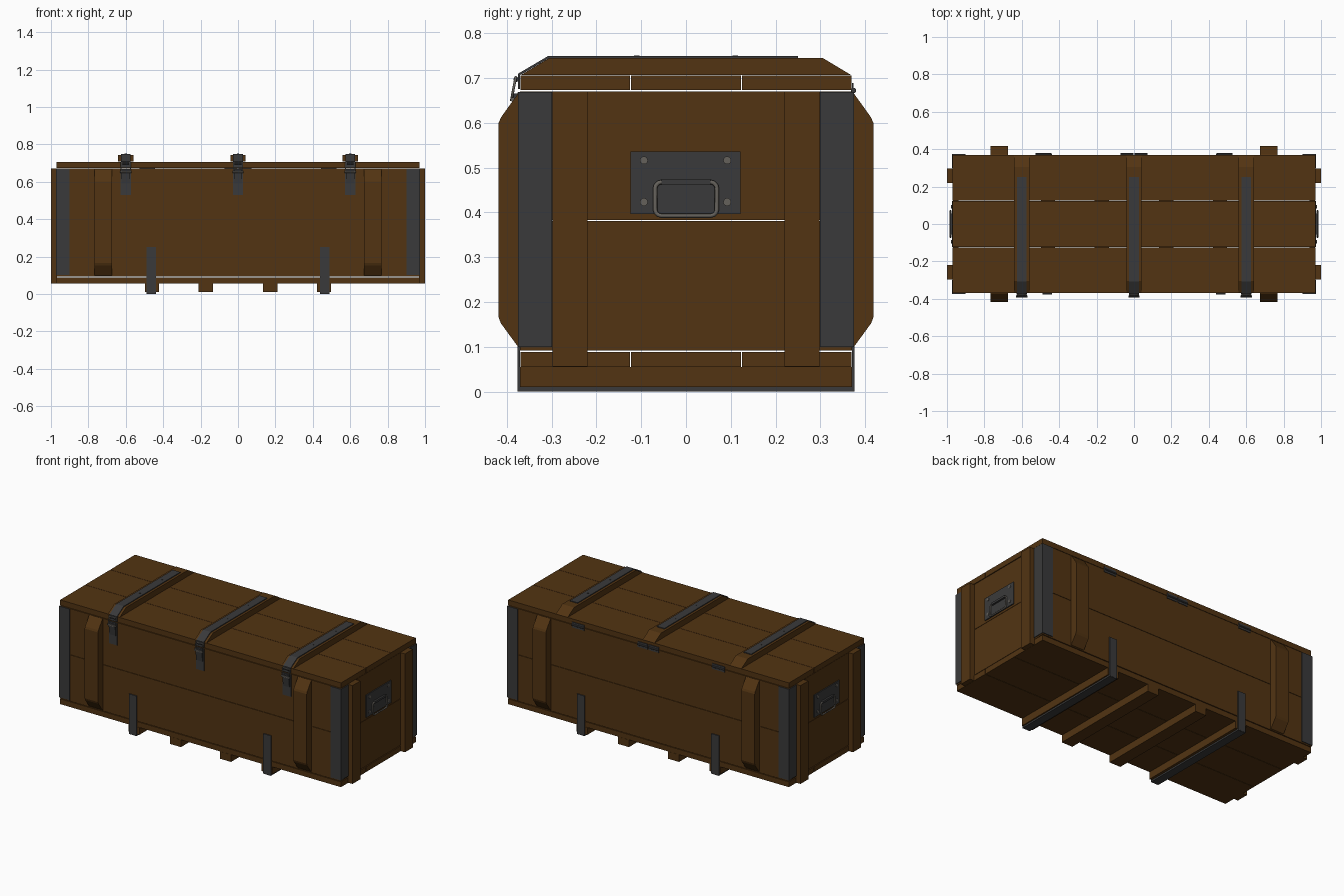
import bpy, bmesh, math
from mathutils import Vector

if "Cube" in bpy.data.objects:
    bpy.data.objects.remove(bpy.data.objects["Cube"])


def material(name, rgb):
    m = bpy.data.materials.new(name)
    m.diffuse_color = (*rgb, 1)
    m.use_nodes = True
    m.node_tree.nodes["Principled BSDF"].inputs["Base Color"].default_value = m.diffuse_color
    return m


WOOD = material("brown wood", (0.085, 0.034, 0.006))
IRON = material("dark iron", (0.042, 0.042, 0.043))
STEEL = material("worn steel", (0.13, 0.12, 0.105))


def finish(bm, name, mat):
    bmesh.ops.recalc_face_normals(bm, faces=bm.faces)
    me = bpy.data.meshes.new(name)
    bm.to_mesh(me)
    bm.free()
    me.materials.append(mat)
    ob = bpy.data.objects.new(name, me)
    bpy.context.collection.objects.link(ob)
    return ob


def box(name, x, y, z, mat=WOOD):
    bm = bmesh.new()
    bmesh.ops.create_cube(bm, size=1)
    for v in bm.verts:
        v.co = [(a[0] + a[1]) / 2 + c * abs(a[1] - a[0]) for a, c in zip((x, y, z), v.co)]
    return finish(bm, name, mat)


def prism(name, yz, x0, x1, mat=WOOD):
    """Profile in the yz plane, pulled along x."""
    bm = bmesh.new()
    f = bm.faces.new([bm.verts.new((x0, y, z)) for y, z in yz])
    r = bmesh.ops.extrude_face_region(bm, geom=[f])
    for v in r["geom"]:
        if isinstance(v, bmesh.types.BMVert):
            v.co.x = x1
    return finish(bm, name, mat)


def strap(name, yz, x, width, thick=0.005):
    """Flat metal band following a yz path."""
    bm = bmesh.new()
    rows = [[bm.verts.new((x + s * width / 2, y, z)) for s in (-1, 1)] for y, z in yz]
    for a, b in zip(rows, rows[1:]):
        bm.faces.new((a[0], a[1], b[1], b[0]))
    ob = finish(bm, name, IRON)
    mod = ob.modifiers.new("thickness", "SOLIDIFY")
    mod.thickness = thick
    mod.offset = 0
    mod.use_even_offset = True
    return ob


def rod(name, p, axis, r, length, mat=STEEL, sides=10):
    bm = bmesh.new()
    rot = Vector((0, 0, 1)).rotation_difference(Vector(axis)).to_matrix().to_4x4()
    rot.translation = Vector(p)
    bmesh.ops.create_cone(bm, cap_ends=True, segments=sides, radius1=r, radius2=r,
                          depth=length, matrix=rot)
    return finish(bm, name, mat)


def wire(name, pts, r, mat=STEEL):
    cu = bpy.data.curves.new(name, "CURVE")
    cu.dimensions = "3D"
    cu.bevel_depth = r
    cu.bevel_resolution = 1
    sp = cu.splines.new("POLY")
    sp.points.add(len(pts) - 1)
    for q, p in zip(sp.points, pts):
        q.co = (*p, 1)
    sp.use_cyclic_u = True
    cu.materials.append(mat)
    ob = bpy.data.objects.new(name, cu)
    bpy.context.collection.objects.link(ob)


def rounded(cx, cy, w, h, r):
    out = []
    for i, (sx, sy) in enumerate(((1, 1), (-1, 1), (-1, -1), (1, -1))):
        for k in range(4):
            a = math.radians(90 * i + 30 * k)
            out.append((cx + sx * (w / 2 - r) + r * math.cos(a),
                        cy + sy * (h / 2 - r) + r * math.sin(a)))
    return out


# floor and lid boards
G = 0.001
for y0, y1 in ((-0.37, -0.124), (-0.124, 0.124), (0.124, 0.37)):
    box("floor_board", (-0.97, 0.97), (y0 + G, y1 - G), (0.055, 0.088))
    box("lid_board", (-0.97, 0.97), (y0 + G, y1 - G), (0.673, 0.706))

# wall boards
for z0, z1 in ((0.092, 0.381), (0.383, 0.67)):
    for s in (-1, 1):
        box("side_board", (-0.97, 0.97), (s * 0.34, s * 0.37), (z0, z1))
        box("end_board", (s * 0.938, s * 0.968), (-0.34, 0.34), (z0, z1))

# upright battens and corner irons
for sx in (-1, 1):
    for sy in (-1, 1):
        box("end_batten", (sx * 0.968, sx * 1.0), (sy * 0.22, sy * 0.298), (0.056, 0.67))
        prism("side_batten", [(sy * 0.37, 0.098), (sy * 0.375, 0.1), (sy * 0.413, 0.152),
                              (sy * 0.418, 0.165), (sy * 0.418, 0.6), (sy * 0.413, 0.612),
                              (sy * 0.375, 0.665), (sy * 0.37, 0.668)],
              sx * 0.675, sx * 0.767)
        box("corner_iron_side", (sx * 0.9, sx * 0.974), (sy * 0.37, sy * 0.375), (0.1, 0.669), IRON)
        box("corner_iron_end", (sx * 0.969, sx * 0.974), (sy * 0.299, sy * 0.375), (0.1, 0.669), IRON)

# skids under the floor, outer two wrapped in iron
for x in (-0.46, -0.173, 0.173, 0.46):
    box("skid", (x - 0.038, x + 0.038), (-0.37, 0.37), (0.01, 0.055))
for x in (-0.464, 0.464):
    strap("skid_strap", [(-0.3735, 0.25), (-0.3735, 0.006), (0.3735, 0.006), (0.3735, 0.25)],
          x, 0.052, 0.006)
    box("skid_wear_plate", (x - 0.026, x + 0.026), (-0.376, 0.376), (0, 0.01), IRON)

# lid battens with straps and latches
for x in (-0.6, 0, 0.6):
    prism("lid_batten", [(-0.368, 0.707), (0.368, 0.707), (0.306, 0.744), (-0.306, 0.744)],
          x - 0.041, x + 0.041)
    strap("lid_strap", [(0.25, 0.7465), (-0.307, 0.7465), (-0.3725, 0.708), (-0.3725, 0.675)],
          x, 0.052)
    for y in (-0.11, 0.11):
        rod("strap_rivet", (x, y, 0.749), (0, 0, 1), 0.006, 0.003, IRON)
    box("latch_plate", (x - 0.028, x + 0.028), (-0.376, -0.37), (0.53, 0.668), IRON)
    prism("latch_lever", [(-0.376, 0.59), (-0.381, 0.59), (-0.388, 0.645), (-0.388, 0.665),
                          (-0.376, 0.665)], x - 0.022, x + 0.022, IRON)
    rod("latch_pin", (x, -0.387, 0.652), (1, 0, 0), 0.005, 0.06)
    wire("latch_loop", [(x - 0.025, -0.39, 0.65), (x + 0.025, -0.39, 0.65),
                        (x + 0.025, -0.38, 0.702), (x - 0.025, -0.38, 0.702)], 0.003)
    rod("latch_hook", (x, -0.379, 0.697), (1, 0, 0), 0.006, 0.036, IRON)

# back hinges, the middle one doubled
for x, w in ((-0.485, 0.085), (-0.038, 0.068), (0.038, 0.068), (0.485, 0.085)):
    for z0, z1 in ((0.655, 0.67), (0.674, 0.689)):
        box("hinge_leaf", (x - w / 2, x + w / 2), (0.37, 0.374), (z0, z1), IRON)
    rod("hinge_knuckle", (x, 0.374, 0.672), (1, 0, 0), 0.006, w, IRON)

# end handles
for s in (-1, 1):
    box("handle_plate", (s * 0.968, s * 0.974), (-0.124, 0.122), (0.396, 0.536), IRON)
    for y in (-0.094, 0.092):
        for z in (0.423, 0.516):
            rod("handle_rivet", (s * 0.975, y, z), (1, 0, 0), 0.009, 0.006)
    wire("handle_loop", [(s * (0.979 + (0.47 - z) * 0.05), y, z)
                         for y, z in rounded(0, 0.43, 0.138, 0.075, 0.014)], 0.005)
    box("handle_clip", (s * 0.972, s * 0.985), (-0.055, 0.055), (0.461, 0.474), IRON)
